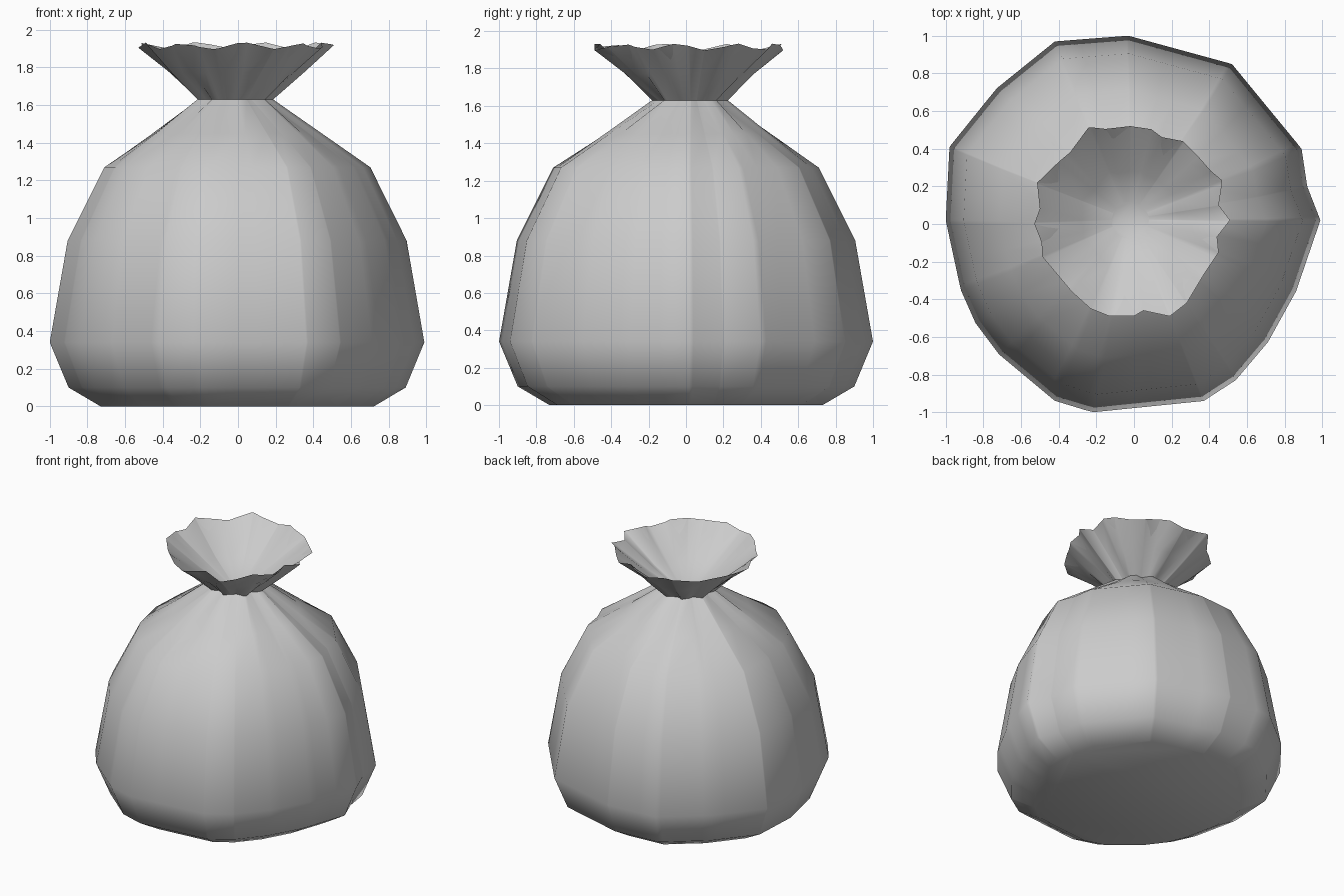
import bpy, bmesh, math
from mathutils import Vector

if "Cube" in bpy.data.objects:
    bpy.data.objects.remove(bpy.data.objects["Cube"])

# Plan outlines (x, y): widest part of the sack, and the ruffled mouth
BELLY = [(.99, .02), (.92, .2), (.89, .4), (.52, .85), (-.03, 1), (-.42, .97),
         (-.73, .72), (-.98, .41), (-1, .02), (-.92, -.35), (-.84, -.53),
         (-.72, -.69), (-.42, -.94), (-.22, -1), (.37, -.94), (.54, -.83),
         (.71, -.63), (.86, -.36)]
MOUTH = [(.51, .02), (.45, .1), (.47, .23), (.41, .28), (.34, .36), (.26, .44),
         (.15, .46), (.09, .505), (-.02, .52), (-.15, .505), (-.24, .515),
         (-.34, .38), (-.4, .33), (-.515, .22), (-.5, .08), (-.53, 0),
         (-.49, -.1), (-.49, -.17), (-.33, -.36), (-.23, -.45), (-.13, -.49),
         (0, -.49), (.05, -.46), (.19, -.49), (.28, -.42), (.37, -.27),
         (.45, -.15), (.44, -.07)]


def angle(p):
    return math.atan2(p[1], p[0]) % math.tau


ANGLES = sorted(set(round(angle(p), 2) for p in BELLY + MOUTH))


def sample(outline, a):
    """Point where a ray at angle a meets the closed outline."""
    d = Vector((math.cos(a), math.sin(a)))
    best = 0
    for p, q in zip(outline, outline[1:] + outline[:1]):
        p, q = Vector(p), Vector(q)
        e = q - p
        den = d.x * e.y - d.y * e.x
        if abs(den) < 1e-9:
            continue
        t = (p.x * e.y - p.y * e.x) / den
        s = (p.x * d.y - p.y * d.x) / den
        if t > 0 and -.001 <= s <= 1.001:
            best = max(best, t)
    return d * best


def neck(a, r, pleat):
    r += pleat * math.cos(9 * a)
    return Vector((-.02 + r * math.cos(a), .02 + r * math.sin(a)))


def belly_ring(k, z):
    return [(*(sample(BELLY, a) * k), z) for a in ANGLES]


def mouth_ring(t, z, r, pleat):
    """Blend from neck (t=0) to mouth outline (t=1), wavy at the rim."""
    ring = []
    for a in ANGLES:
        p = neck(a, r, pleat).lerp(sample(MOUTH, a), t)
        ring.append((*p, z + t ** 3 * .018 * math.cos(9 * a + 1)))
    return ring


def shoulder_ring(t, z):
    return [(*(sample(BELLY, a) * .71).lerp(neck(a, .185, .022), t), z)
            for a in ANGLES]


# Sack skin from base to neck, out to the mouth, then back down inside
rings = [belly_ring(.73, 0), belly_ring(.9, .1), belly_ring(1, .34),
         belly_ring(.905, .88), belly_ring(.71, 1.27),
         shoulder_ring(.5, 1.45), shoulder_ring(1, 1.63),
         mouth_ring(.5, 1.77, .185, .022), mouth_ring(1, 1.915, .185, .022),
         mouth_ring(.85, 1.865, .1, 0), mouth_ring(.4, 1.73, .1, .01),
         mouth_ring(0, 1.63, .1, 0)]
bm = bmesh.new()
loops = [[bm.verts.new(p) for p in ring] for ring in rings]
n = len(ANGLES)
for lo, hi in zip(loops, loops[1:]):
    for i in range(n):
        j = (i + 1) % n
        bm.faces.new((lo[i], lo[j], hi[j], hi[i]))
bm.faces.new(loops[0][::-1])
bm.faces.new(loops[-1])
bmesh.ops.recalc_face_normals(bm, faces=bm.faces)
mesh = bpy.data.meshes.new("tied_sack")
bm.to_mesh(mesh)
bm.free()
sack = bpy.data.objects.new("tied_sack", mesh)
bpy.context.collection.objects.link(sack)
bpy.context.view_layer.objects.active = sack
sack.select_set(True)
bpy.ops.object.shade_smooth_by_angle(angle=math.radians(60))
